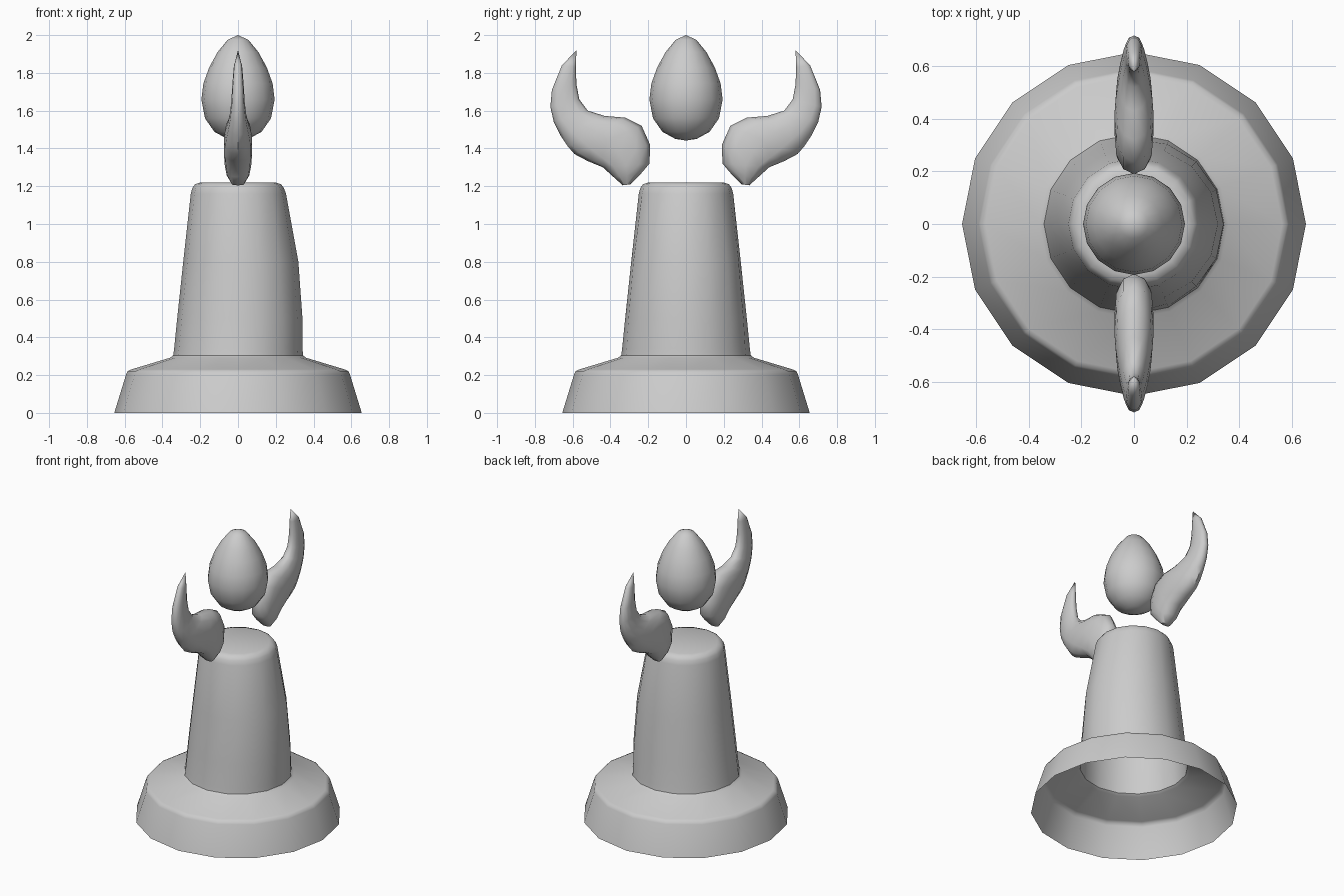
import bpy, bmesh
from math import sin, cos, pi

if "Cube" in bpy.data.objects:
    bpy.data.objects.remove(bpy.data.objects["Cube"])


def finish(name, bm, angle):
    bmesh.ops.recalc_face_normals(bm, faces=bm.faces[:])
    me = bpy.data.meshes.new(name)
    bm.to_mesh(me)
    bm.free()
    ob = bpy.data.objects.new(name, me)
    bpy.context.collection.objects.link(ob)
    bpy.ops.object.select_all(action='DESELECT')
    bpy.context.view_layer.objects.active = ob
    ob.select_set(True)
    bpy.ops.object.shade_smooth_by_angle(angle=angle)
    return ob


def skin(bm, rings):
    # join consecutive rings of equal length; a one-vertex ring is a pole
    for a, b in zip(rings, rings[1:]):
        n = max(len(a), len(b))
        for i in range(n):
            j = (i + 1) % n
            if len(a) == 1:
                bm.faces.new((a[0], b[j], b[i]))
            elif len(b) == 1:
                bm.faces.new((a[i], a[j], b[0]))
            else:
                bm.faces.new((a[i], a[j], b[j], b[i]))


def lathe(name, profile, angle, sides=16, bulge=None):
    bm = bmesh.new()
    rings = []
    for r, z in profile:
        if r == 0:
            rings.append([bm.verts.new((0, 0, z))])
            continue
        ring = []
        for i in range(sides):
            t = 2 * pi * i / sides
            q = r + (bulge(z) * max(0, cos(t)) if bulge else 0)
            ring.append(bm.verts.new((q * cos(t), q * sin(t), z)))
        rings.append(ring)
    skin(bm, rings)
    return finish(name, bm, angle)


# hollow stand: flared foot and tapering column, open underneath
def column_bulge(z):
    return 0.03 * sin(pi * (z - 0.3) / 0.9) if 0.3 < z < 1.2 else 0


lathe("stand", [(0.655, 0), (0.592, 0.205), (0.583, 0.222), (0.565, 0.23),
                (0.36, 0.292), (0.343, 0.305), (0.338, 0.34), (0.322, 0.5),
                (0.29, 0.8), (0.25, 1.16), (0.242, 1.19), (0.228, 1.21),
                (0.20, 1.22), (0, 1.22)], 0.75, bulge=column_bulge)

# egg-shaped flame core
lathe("flame_core", [(0, 1.442), (0.055, 1.45), (0.125, 1.488), (0.175, 1.56),
                     (0.194, 1.66), (0.183, 1.745), (0.152, 1.83),
                     (0.108, 1.91), (0.055, 1.975), (0, 2.0)], 0.9)

# side flames: inner edge (y, z), outer edge (y, z), half thickness
SECTIONS = [
    (0.295, 1.21, 0.335, 1.205, 0.03),
    (0.24, 1.265, 0.385, 1.25, 0.06),
    (0.193, 1.32, 0.44, 1.30, 0.07),
    (0.19, 1.42, 0.52, 1.333, 0.075),
    (0.235, 1.52, 0.59, 1.37, 0.075),
    (0.32, 1.563, 0.625, 1.41, 0.07),
    (0.43, 1.572, 0.665, 1.47, 0.058),
    (0.52, 1.60, 0.70, 1.54, 0.045),
    (0.565, 1.66, 0.718, 1.62, 0.036),
    (0.58, 1.74, 0.71, 1.71, 0.031),
    (0.583, 1.83, 0.657, 1.84, 0.022),
]
# cross-section: (along the edge-to-edge direction, across the thickness)
CROSS = [(1, 0), (0.88, 0.55), (0.55, 0.9), (0, 1), (-0.55, 0.9), (-0.88, 0.55),
         (-1, 0), (-0.88, -0.55), (-0.55, -0.9), (0, -1), (0.55, -0.9), (0.88, -0.55)]

for name, s in (("back_flame", 1), ("front_flame", -1)):
    bm = bmesh.new()
    rings = []
    for y0, z0, y1, z1, w in SECTIONS:
        rings.append([bm.verts.new((w * v, s * ((y0 + y1) + u * (y1 - y0)) / 2,
                                    ((z0 + z1) + u * (z1 - z0)) / 2)) for u, v in CROSS])
    rings.append([bm.verts.new((0, s * 0.58, 1.92))])
    skin(bm, rings)
    bm.faces.new(rings[0])
    finish(name, bm, 0.9)
